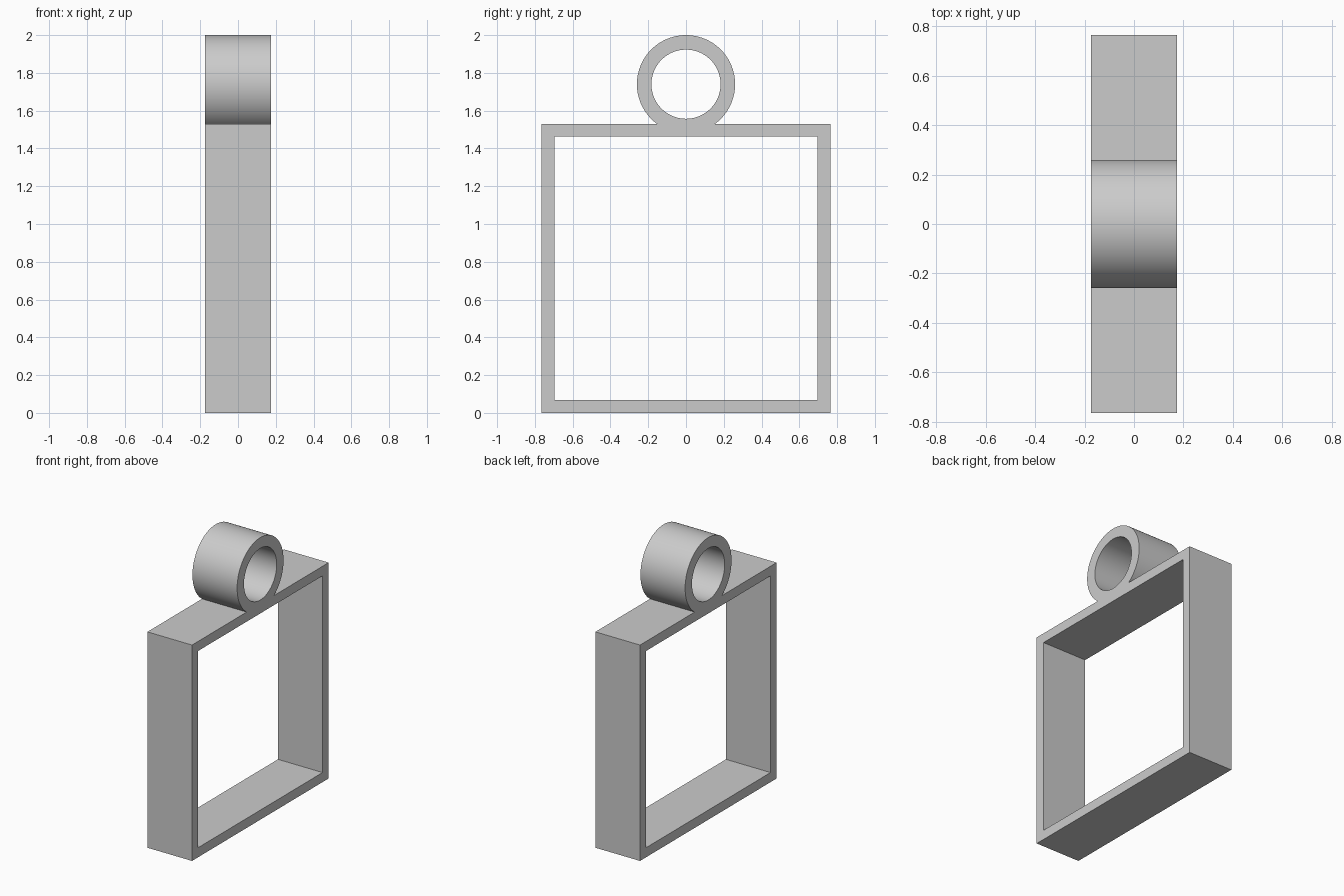
import bpy, bmesh, math

cube = bpy.data.objects.get("Cube")
if cube:
    bpy.data.objects.remove(cube, do_unlink=True)

HALF_DEPTH = 0.175
HALF_SIDE = 0.765
FRAME_TOP = 2 * HALF_SIDE
WALL = 0.068

grey = bpy.data.materials.new("plain grey")
grey.use_nodes = True
colour = (0.6, 0.6, 0.6, 1)
grey.diffuse_color = colour
grey.node_tree.nodes["Principled BSDF"].inputs["Base Color"].default_value = colour


def polygon(radius, sides, centre_z, turn=0.0):
    """Regular outline in the YZ plane."""
    angles = [turn + math.tau * i / sides for i in range(sides)]
    return [(radius * math.cos(a), centre_z + radius * math.sin(a)) for a in angles]


def hollow_prism(name, outer, inner, cut_z=None):
    """Extrude the band between two matching outlines along X."""
    bm = bmesh.new()
    loops = [[bm.verts.new((x, y, z)) for y, z in outline]
             for outline, x in ((outer, -HALF_DEPTH), (outer, HALF_DEPTH),
                                (inner, HALF_DEPTH), (inner, -HALF_DEPTH))]
    count = len(outer)
    for k in range(4):
        a, b = loops[k], loops[(k + 1) % 4]
        for i in range(count):
            j = (i + 1) % count
            bm.faces.new((a[i], a[j], b[j], b[i]))
    bmesh.ops.recalc_face_normals(bm, faces=bm.faces)
    if cut_z is not None:
        # Trim the part that would sink into the bar below
        bmesh.ops.bisect_plane(bm, geom=bm.verts[:] + bm.edges[:] + bm.faces[:],
                               plane_co=(0, 0, cut_z), plane_no=(0, 0, 1),
                               clear_inner=True)
    mesh = bpy.data.meshes.new(name)
    bm.to_mesh(mesh)
    bm.free()
    mesh.materials.append(grey)
    obj = bpy.data.objects.new(name, mesh)
    bpy.context.collection.objects.link(obj)
    return obj


# Square frame
corner = math.sqrt(2)
square_frame = hollow_prism(
    "square_frame",
    polygon(HALF_SIDE * corner, 4, HALF_SIDE, math.pi / 4),
    polygon((HALF_SIDE - WALL) * corner, 4, HALF_SIDE, math.pi / 4))

# Hanging ring, seated on the top bar
RING_Z = 1.74
hanging_ring = hollow_prism("hanging_ring", polygon(0.26, 96, RING_Z),
                            polygon(0.183, 96, RING_Z), cut_z=FRAME_TOP)

bpy.ops.object.select_all(action="DESELECT")
hanging_ring.select_set(True)
bpy.context.view_layer.objects.active = hanging_ring
bpy.ops.object.shade_smooth_by_angle(angle=math.radians(30))
